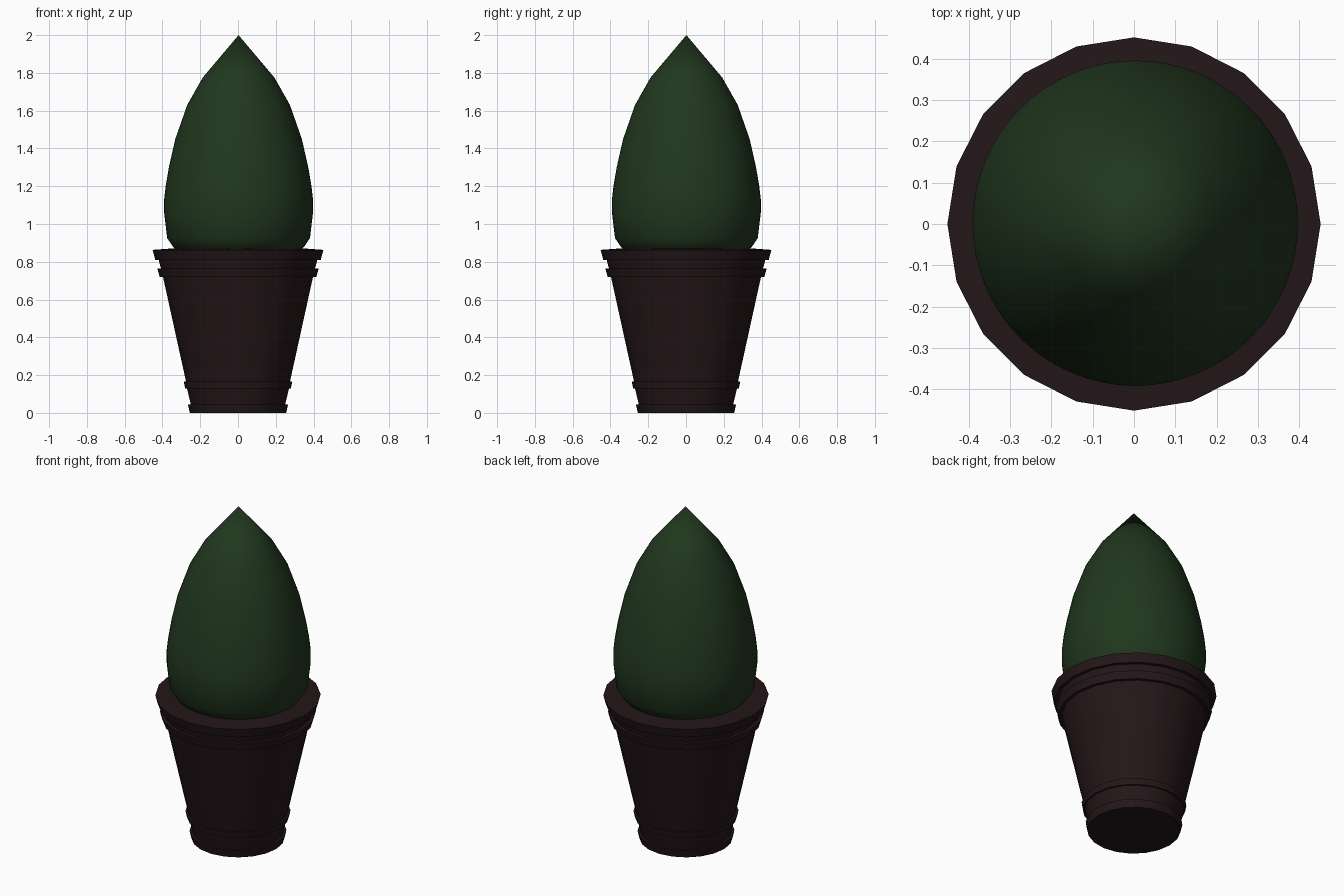
import bpy, bmesh, math

if "Cube" in bpy.data.objects:
    bpy.data.objects.remove(bpy.data.objects["Cube"])


def material(name, rgb):
    mat = bpy.data.materials.new(name)
    mat.diffuse_color = (*rgb, 1.0)
    mat.use_nodes = True
    mat.node_tree.nodes["Principled BSDF"].inputs["Base Color"].default_value = mat.diffuse_color
    return mat


def lathe(name, profile, sides, mat, angle, offset=(0, 0)):
    """Revolve (radius, z) points around z; zero radius gives a pole."""
    bm = bmesh.new()
    rings = []
    for r, z in profile:
        count = 1 if r == 0 else sides
        rings.append([bm.verts.new((r * math.cos(2 * math.pi * i / sides) + offset[0],
                                    r * math.sin(2 * math.pi * i / sides) + offset[1], z))
                      for i in range(count)])
    for a, b in zip(rings, rings[1:]):
        for i in range(sides):
            j = (i + 1) % sides
            if len(a) == 1:
                bm.faces.new((a[0], b[j], b[i]))
            elif len(b) == 1:
                bm.faces.new((a[i], a[j], b[0]))
            else:
                bm.faces.new((a[i], a[j], b[j], b[i]))
    bmesh.ops.recalc_face_normals(bm, faces=bm.faces)
    mesh = bpy.data.meshes.new(name)
    bm.to_mesh(mesh)
    bm.free()
    mesh.materials.append(mat)
    obj = bpy.data.objects.new(name, mesh)
    bpy.context.collection.objects.link(obj)
    bpy.ops.object.select_all(action='DESELECT')
    obj.select_set(True)
    bpy.context.view_layer.objects.active = obj
    bpy.ops.object.shade_smooth_by_angle(angle=math.radians(angle))
    return obj


brown = material("pot_brown", (0.017, 0.008, 0.0095))
green = material("leaf_green", (0.015, 0.038, 0.013))

# Tapered 20-sided pot with stepped foot, two bands and a wide rim
pot_profile = [
    (0, 0), (0.255, 0.0), (0.265, 0.045), (0.25, 0.045),
    (0.27, 0.13), (0.28, 0.13), (0.287, 0.165), (0.275, 0.165),
    (0.397, 0.72), (0.415, 0.72), (0.427, 0.765), (0.408, 0.765),
    (0.42, 0.81), (0.438, 0.81), (0.452, 0.863), (0.33, 0.872), (0, 0.872),
]
lathe("pot", pot_profile, 20, brown, 30)

# Clipped teardrop bush, rounder than the pot
bush_profile = [
    (0, 0.85), (0.31, 0.85), (0.345, 0.877), (0.378, 0.925), (0.394, 1.06),
    (0.394, 1.13), (0.386, 1.2), (0.369, 1.3), (0.335, 1.45),
    (0.272, 1.63), (0.19, 1.775), (0, 2.0),
]
lathe("bush", bush_profile, 64, green, 40, (0.003, 0.002))
